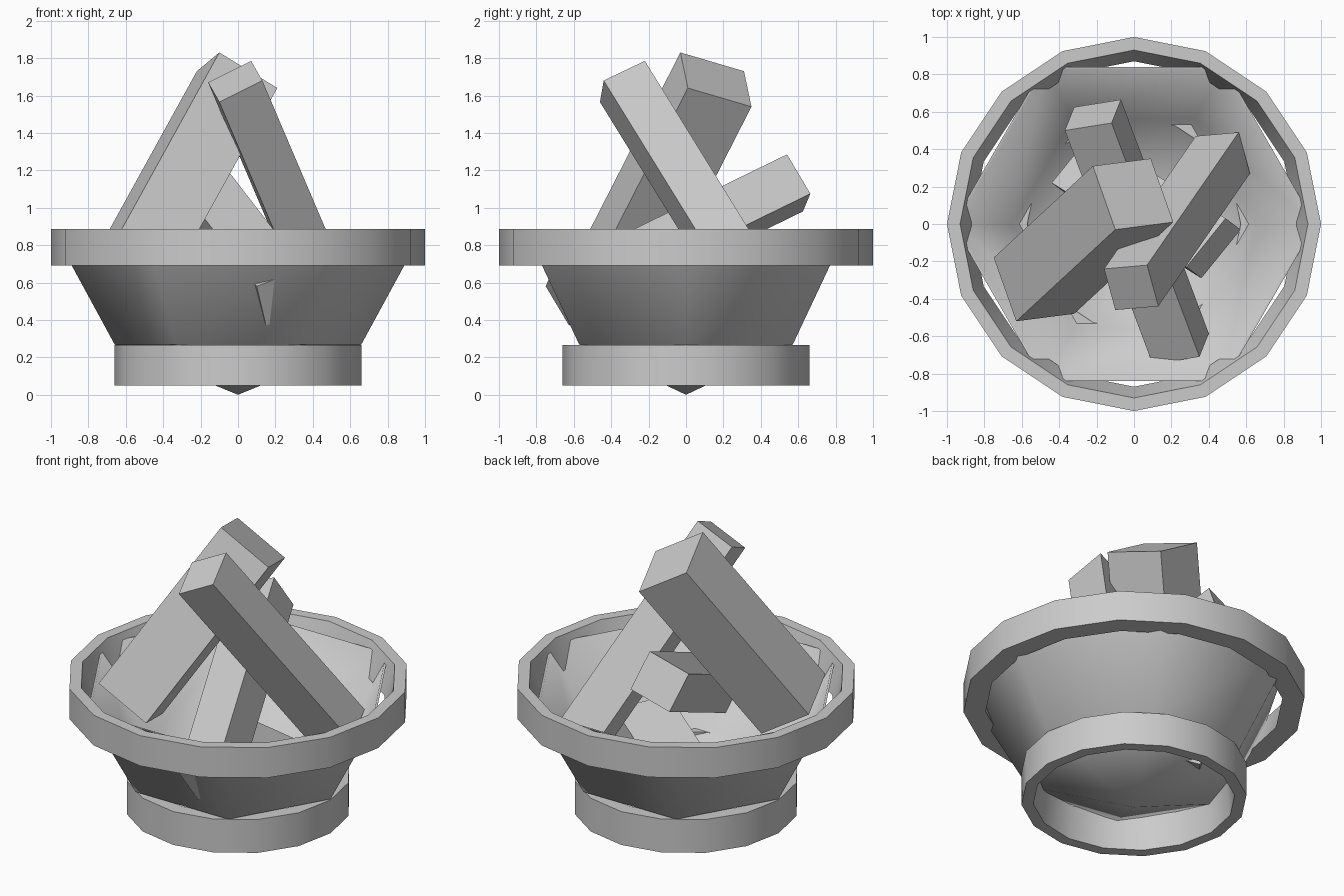
import bpy, bmesh, math
from mathutils import Vector

cube = bpy.data.objects.get("Cube")
if cube:
    bpy.data.objects.remove(cube, do_unlink=True)

# Single grey used everywhere
GREY = (0.6, 0.6, 0.6, 1.0)
grey = bpy.data.materials.new("plain grey")
grey.use_nodes = True
grey.diffuse_color = GREY
for node in grey.node_tree.nodes:
    if node.type == 'BSDF_PRINCIPLED':
        node.inputs["Base Color"].default_value = GREY


def finish(name, bm, smooth_angle=None):
    bmesh.ops.recalc_face_normals(bm, faces=bm.faces[:])
    mesh = bpy.data.meshes.new(name)
    bm.to_mesh(mesh)
    bm.free()
    mesh.materials.append(grey)
    obj = bpy.data.objects.new(name, mesh)
    bpy.context.scene.collection.objects.link(obj)
    if smooth_angle:
        bpy.ops.object.select_all(action='DESELECT')
        obj.select_set(True)
        bpy.context.view_layer.objects.active = obj
        bpy.ops.object.shade_smooth_by_angle(angle=math.radians(smooth_angle))
    return obj


def lathe(name, profile, sides, smooth_angle):
    """Spin a closed (radius, z) profile; radius 0 becomes a single pole."""
    bm = bmesh.new()
    rows = []
    for r, z in profile:
        if r == 0:
            rows.append([bm.verts.new((0, 0, z))] * sides)
        else:
            angles = [2 * math.pi * i / sides for i in range(sides)]
            rows.append([bm.verts.new((r * math.cos(a), r * math.sin(a), z)) for a in angles])
    for k, row in enumerate(rows):
        nxt = rows[(k + 1) % len(rows)]
        for i in range(sides):
            j = (i + 1) % sides
            corners = list(dict.fromkeys((row[i], row[j], nxt[j], nxt[i])))
            if len(corners) > 2:
                bm.faces.new(corners)
    return finish(name, bm, smooth_angle)


def log(name, corner, side_a, side_b, length):
    """Squared log from one corner of its upper end and three edge vectors."""
    c, a, b, d = map(Vector, (corner, side_a, side_b, length))
    bm = bmesh.new()
    ends = [[bm.verts.new(c + off + e) for off in (Vector(), a, a + b, b)]
            for e in (Vector(), d)]
    for end in ends:
        bm.faces.new(end)
    for i in range(4):
        j = (i + 1) % 4
        bm.faces.new((ends[0][i], ends[0][j], ends[1][j], ends[1][i]))
    return finish(name, bm)


# Rim band, thicker toward its lower edge
lathe("rim_band", [(1.0, 0.69), (1.0, 0.885), (0.93, 0.885), (0.87, 0.69)], 16, 30)

# Foot ring under the bowl
lathe("foot_ring", [(0.66, 0.05), (0.66, 0.265), (0.57, 0.265), (0.59, 0.05)], 16, 30)

# Thin six-sided bowl with a pointed bottom
lathe("bowl", [(0, 0.0), (0.66, 0.27), (0.97, 0.84),
               (0.955, 0.84), (0.65, 0.28), (0, 0.015)], 6, 75)

# Leaning logs
log("large_log", (-0.10, -0.03, 1.83), (-0.12, 0.34, -0.10), (0.31, 0.04, -0.19),
    (-0.53, -0.49, -0.96))
log("front_log", (-0.16, -0.24, 1.67), (0.23, 0.02, 0.115), (0.06, -0.22, -0.105),
    (0.49, 0.71, -1.15))
log("back_log", (-0.12, 0.54, 1.285), (-0.25, -0.04, -0.095), (0.05, 0.125, -0.21),
    (0.47, -1.25, -0.61))
log("low_log", (0.28, -0.23, 0.60), (0.21, 0.26, -0.04), (0.08, -0.06, -0.20),
    (-0.72, 0.45, -0.20))
